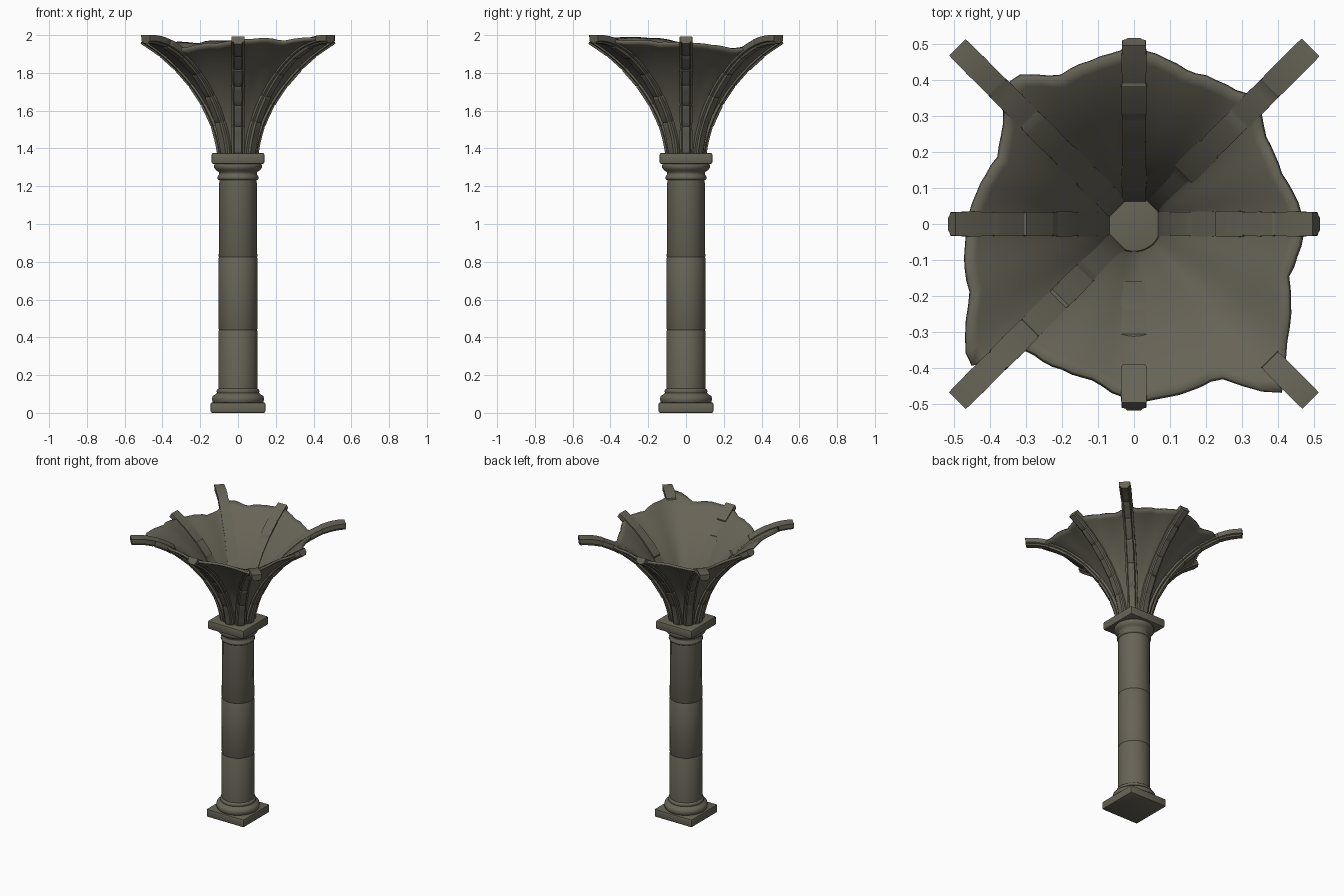
import bpy, bmesh, math, random
from mathutils import Vector

random.seed(4)
cube = bpy.data.objects.get("Cube")
if cube:
    bpy.data.objects.remove(cube, do_unlink=True)

stone = bpy.data.materials.new("weathered stone")
stone.use_nodes = True
colour = (0.135, 0.125, 0.093, 1)
stone.diffuse_color = colour
bsdf = next(n for n in stone.node_tree.nodes if n.type == 'BSDF_PRINCIPLED')
bsdf.inputs["Base Color"].default_value = colour
bsdf.inputs["Roughness"].default_value = 0.9


def add_object(name, bm, angle=35):
    bmesh.ops.recalc_face_normals(bm, faces=bm.faces)
    mesh = bpy.data.meshes.new(name)
    bm.to_mesh(mesh)
    bm.free()
    mesh.materials.append(stone)
    ob = bpy.data.objects.new(name, mesh)
    bpy.context.collection.objects.link(ob)
    bpy.ops.object.select_all(action='DESELECT')
    ob.select_set(True)
    bpy.context.view_layer.objects.active = ob
    bpy.ops.object.shade_smooth_by_angle(angle=math.radians(angle))
    return ob


def bridge(bm, rings, closed=True):
    """Join successive rings of vertices with quads."""
    for a, b in zip(rings, rings[1:]):
        n = len(a)
        for i in range(n if closed else n - 1):
            j = (i + 1) % n
            bm.faces.new((a[i], a[j], b[j], b[i]))


def slab(name, half, z0, z1):
    """Square slab with softened edges."""
    bm = bmesh.new()
    bmesh.ops.create_cube(bm, size=1)
    for v in bm.verts:
        v.co = (v.co.x * 2 * half, v.co.y * 2 * half, z0 + (v.co.z + 0.5) * (z1 - z0))
    bmesh.ops.bevel(bm, geom=bm.edges[:], offset=0.008, segments=2, affect='EDGES', profile=0.5)
    add_object(name, bm)


def lathe(name, profile, sides=24):
    bm = bmesh.new()
    rings = []
    for r, z in profile:
        angles = [2 * math.pi * (i + 0.5) / sides for i in range(sides)]
        rings.append([bm.verts.new((r * math.cos(a), r * math.sin(a), z)) for a in angles])
    bridge(bm, rings)
    bm.faces.new(rings[0])
    bm.faces.new(rings[-1])
    add_object(name, bm, 50)


# Vault curves: underside of the straight ribs and of the longer corner ribs
STRAIGHT = [Vector(p) for p in ((0.11, 1.365), (0.135, 1.62), (0.335, 1.85), (0.517, 1.954))]
CORNER = [Vector(p) for p in ((0.11, 1.365), (0.14, 1.65), (0.43, 1.97), (0.69, 1.955))]


def vault_point(angle, t, offset=0.0):
    """Radius and height on the vault, moved inward along the curve normal."""
    stretch = 1 / max(abs(math.cos(angle)), abs(math.sin(angle)))
    w = (stretch - 1) / (math.sqrt(2) - 1)
    a, b, c, d = [p.lerp(q, w) for p, q in zip(STRAIGHT, CORNER)]
    s = 1 - t
    point = a * s**3 + b * 3 * s * s * t + c * 3 * s * t * t + d * t**3
    tangent = ((b - a) * s * s + (c - b) * 2 * s * t + (d - c) * t * t).normalized()
    return point + Vector((-tangent.y, tangent.x)) * offset


def rib(name, angle, depth):
    """Moulded rib made of voussoirs with shallow joints."""
    bm = bmesh.new()
    out = Vector((math.cos(angle), math.sin(angle), 0))
    side = Vector((-out.y, out.x, 0))
    rings = []
    joints = [0, 0.2, 0.36, 0.52, 0.67, 0.82, 1]
    for t0, t1 in zip(joints, joints[1:]):
        top = depth + random.uniform(-0.004, 0.003)
        swell = random.uniform(0.95, 1.05)
        steps = [(0, 0.92), (0.05, 1), (0.28, 1.02), (0.5, 1.03), (0.75, 1.02), (0.95, 1)]
        if t1 == 1:
            top = 0.045
            steps.append((1, 0.97))
        for f, k in steps:
            t = t0 + (t1 - t0) * f
            k *= swell
            half = 0.034 * k
            lip = 0.04 * (1 - k)
            section = [(-0.55 * half, lip), (0.55 * half, lip), (0.7 * half, 0.01),
                       (half, 0.014), (half, top), (-half, top),
                       (-half, 0.014), (-0.7 * half, 0.01)]
            ring = []
            for s, h in section:
                p = vault_point(angle, t, h)
                ring.append(bm.verts.new(out * p.x + side * s + Vector((0, 0, p.y))))
            rings.append(ring)
    bridge(bm, rings)
    bm.faces.new(rings[0])
    bm.faces.new(rings[-1])
    add_object(name, bm, 30)


# Column
slab("plinth", 0.145, 0, 0.055)
lathe("base_moulding", [(0.125, 0.045), (0.135, 0.056), (0.14, 0.073), (0.135, 0.09), (0.12, 0.098),
                        (0.112, 0.106), (0.115, 0.115), (0.112, 0.124), (0.1, 0.13)])
shaft = [(0.104, 0.11)]
for z in (0.44, 0.825):
    shaft += [(0.104, z - 0.004), (0.102, z), (0.104, z + 0.004)]
lathe("shaft", shaft + [(0.101, 1.25)], 16)
lathe("capital_moulding", [(0.1, 1.232), (0.108, 1.238), (0.11, 1.246), (0.107, 1.254), (0.1, 1.262),
                           (0.102, 1.275), (0.118, 1.285), (0.127, 1.298), (0.128, 1.31), (0.12, 1.33)])
slab("abacus", 0.139, 1.318, 1.376)

# Eight ribs; those with a small depth sink below the web
names = ["left", "back_left", "back", "back_right", "right", "front_right", "front", "front_left"]
depths = [0.047, 0.043, 0.046, 0.046, 0.047, 0.045, 0.039, 0.036]
for i, (name, depth) in enumerate(zip(names, depths)):
    rib(name + "_rib", i * math.pi / 4, depth)

# Broken rim of the web in plan, counterclockwise from the left side
RIM = [(0.47, 0), (0.4, 0.15), (0.36, 0.25), (0.34, 0.35), (0.28, 0.37), (0.15, 0.42), (0, 0.485),
       (-0.12, 0.45), (-0.21, 0.405), (-0.34, 0.41), (-0.36, 0.28), (-0.37, 0.19), (-0.43, 0.09),
       (-0.46, 0), (-0.45, -0.2), (-0.46, -0.395), (-0.3, -0.345), (-0.12, -0.425), (0, -0.49),
       (0.2, -0.44), (0.23, -0.42), (0.41, -0.47), (0.42, -0.33), (0.425, -0.15)]
polar = [(math.atan2(y, x) % (2 * math.pi), math.hypot(x, y)) for x, y in RIM]
polar.append((2 * math.pi, polar[0][1]))


def rim_radius(angle):
    for (a0, r0), (a1, r1) in zip(polar, polar[1:]):
        if a0 <= angle <= a1:
            return r0 + (r1 - r0) * (angle - a0) / (a1 - a0)
    return polar[0][1]


def web_point(angle, t):
    """The web swells upward between the ribs towards its rim."""
    return vault_point(angle, t, 0.028 + 0.02 * t * math.sin(4 * angle) ** 2)


# Web: flared shell between the ribs
bm = bmesh.new()
COLUMNS, ROWS = 96, 20
columns = []
for i in range(COLUMNS):
    angle = 2 * math.pi * i / COLUMNS
    limit = rim_radius(angle) + random.uniform(-0.002, 0.002)
    low, high = 0.0, 1.0
    for _ in range(20):
        mid = (low + high) / 2
        if web_point(angle, mid).x < limit:
            low = mid
        else:
            high = mid
    column = []
    for j in range(ROWS + 1):
        p = web_point(angle, low * j / ROWS)
        column.append(bm.verts.new((p.x * math.cos(angle), p.x * math.sin(angle), p.y)))
    columns.append(column)
bridge(bm, columns + columns[:1], closed=False)
web = add_object("vault_web", bm, 60)
thick = web.modifiers.new("thickness", 'SOLIDIFY')
thick.thickness = 0.016
thick.offset = 0
